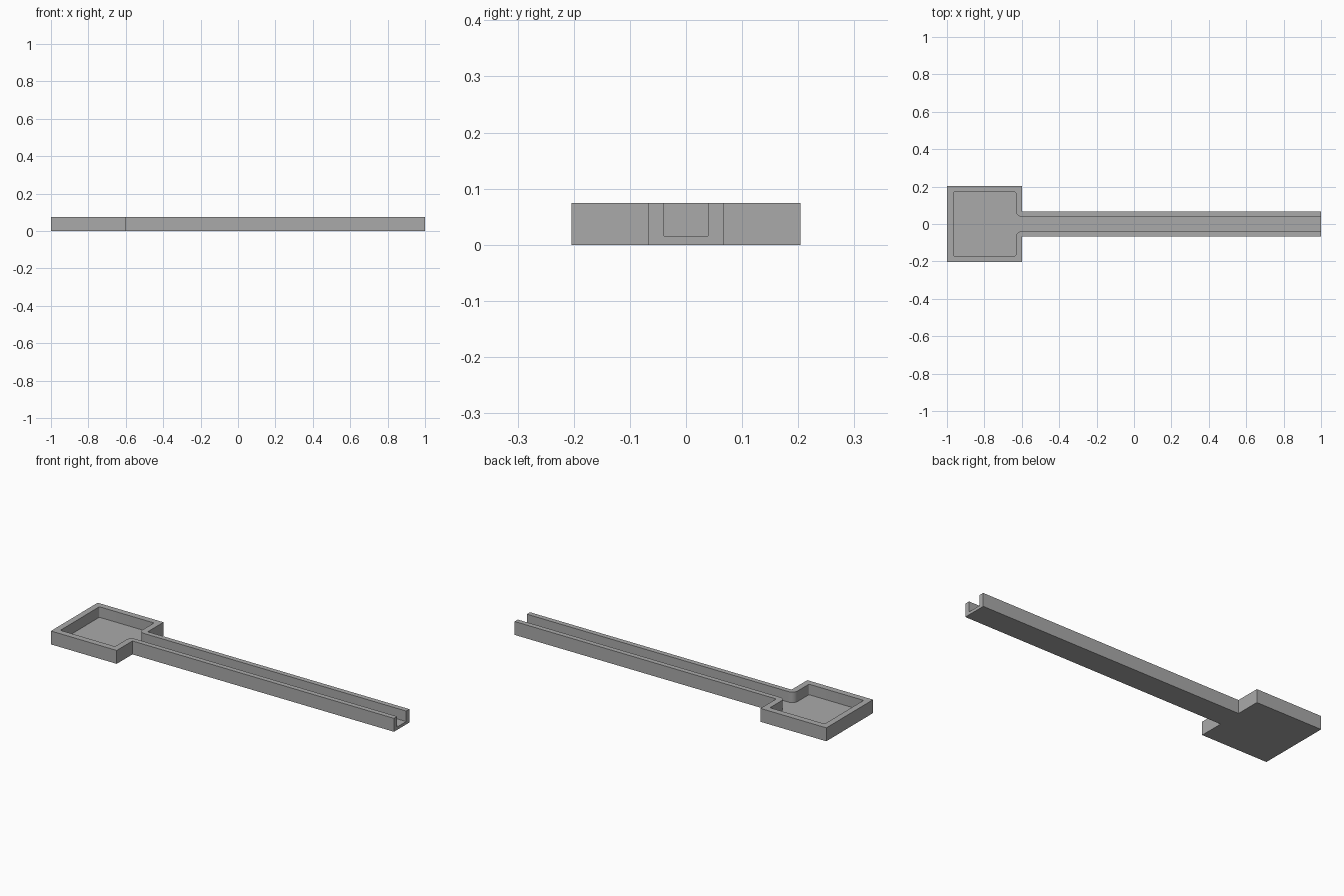
import bpy, bmesh
from math import sin, cos, pi, radians

cube = bpy.data.objects.get("Cube")
if cube:
    bpy.data.objects.remove(cube, do_unlink=True)

HEIGHT, FLOOR = 0.074, 0.016
LEFT, NECK, RIGHT = -1.0, -0.598, 1.0
TRAY_W, ARM_W, SLOT_W = 0.204, 0.067, 0.039
WALL, FILLET, CORNER = 0.034, 0.032, 0.006

grey = bpy.data.materials.new("plain grey")
grey.use_nodes = True
grey.diffuse_color = (0.4, 0.4, 0.4, 1)
grey.node_tree.nodes["Principled BSDF"].inputs["Base Color"].default_value = (0.4, 0.4, 0.4, 1)


def arc(cx, cy, r, start, end, steps):
    angles = [radians(start + (end - start) * i / steps) for i in range(steps + 1)]
    return [(cx + r * cos(a), cy + r * sin(a)) for a in angles]


def mirrored(half):
    """Close an upper half outline with its mirror image across y = 0."""
    return half + [(x, -y) for x, y in reversed(half)]


def prism(name, outline, z0, z1):
    bm = bmesh.new()
    face = bm.faces.new([bm.verts.new((x, y, z0)) for x, y in outline])
    top = bmesh.ops.extrude_face_region(bm, geom=[face])["geom"]
    bmesh.ops.translate(bm, vec=(0, 0, z1 - z0),
                        verts=[v for v in top if isinstance(v, bmesh.types.BMVert)])
    bmesh.ops.recalc_face_normals(bm, faces=bm.faces)
    mesh = bpy.data.meshes.new(name)
    bm.to_mesh(mesh)
    bm.free()
    mesh.materials.append(grey)
    obj = bpy.data.objects.new(name, mesh)
    bpy.context.collection.objects.link(obj)
    return obj


# Solid body: square tray with a long arm
body = prism("tray_and_channel", mirrored([
    (RIGHT, ARM_W), (NECK, ARM_W), (NECK, TRAY_W), (LEFT, TRAY_W)]), 0, HEIGHT)

# Pocket: slot open at the arm end, rounded where it enters the tray
inner_x, inner_y, far_x = NECK - WALL, TRAY_W - WALL, LEFT + WALL
half = [(RIGHT + 0.1, SLOT_W)]
half += arc(inner_x + FILLET, SLOT_W + FILLET, FILLET, 270, 180, 10)
half += arc(inner_x - CORNER, inner_y - CORNER, CORNER, 0, 90, 4)
half += arc(far_x + CORNER, inner_y - CORNER, CORNER, 90, 180, 4)
cutter = prism("pocket_cutter", mirrored(half), FLOOR, HEIGHT + 0.1)
cutter.hide_render = True

# Hollow out the body and discard the cutter
cut = body.modifiers.new("pocket", "BOOLEAN")
cut.operation, cut.solver, cut.object = "DIFFERENCE", "EXACT", cutter
bpy.ops.object.select_all(action="DESELECT")
bpy.context.view_layer.objects.active = body
body.select_set(True)
bpy.ops.object.modifier_apply(modifier=cut.name)
bpy.data.objects.remove(cutter, do_unlink=True)
bpy.ops.object.shade_smooth_by_angle(angle=radians(30))
